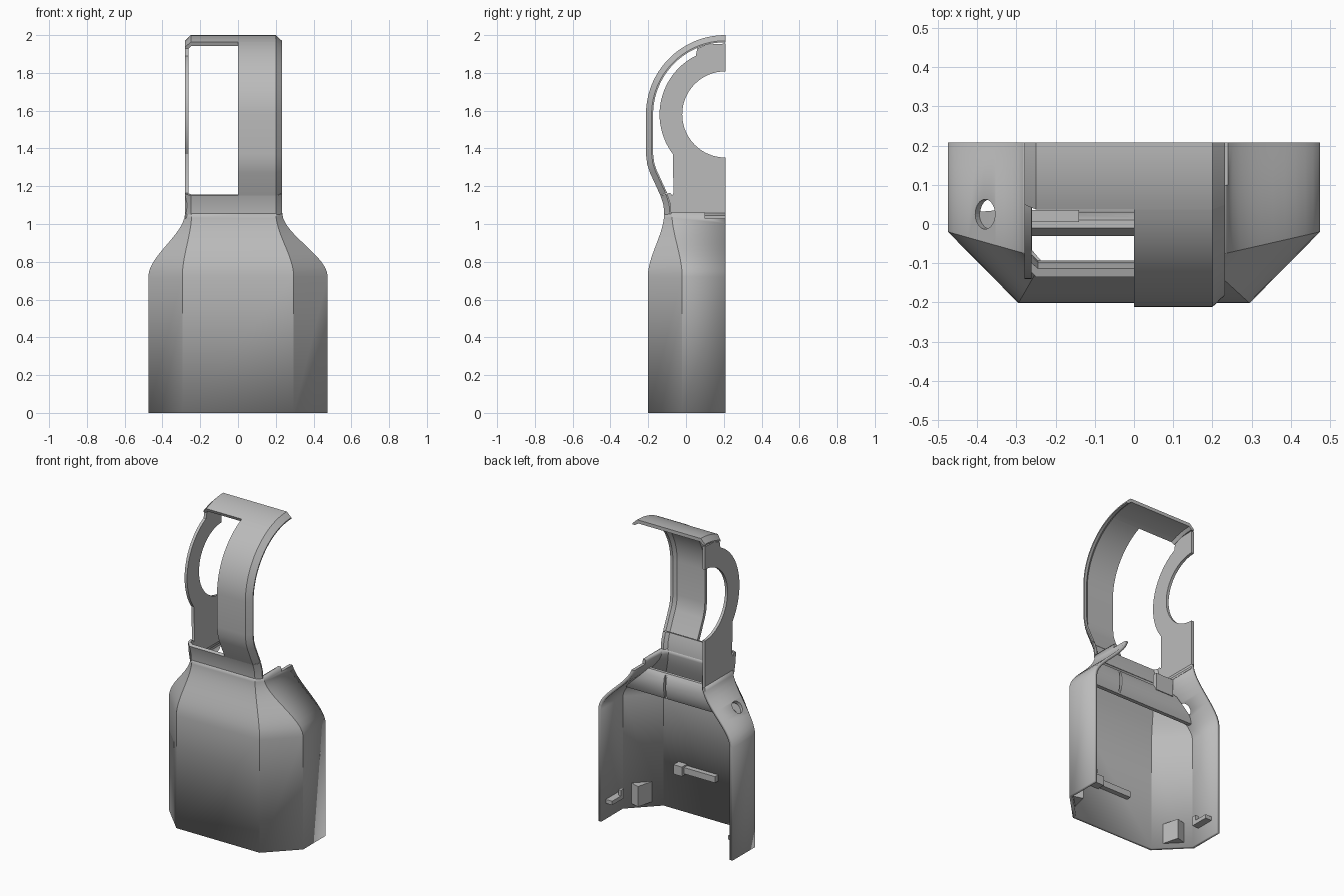
import bpy, bmesh, math
from mathutils import Vector

old = bpy.data.objects.get("Cube")
if old:
    bpy.data.objects.remove(old, do_unlink=True)

GREY = (0.5, 0.5, 0.5, 1)
mat = bpy.data.materials.new("plain grey")
mat.use_nodes = True
mat.diffuse_color = GREY
mat.node_tree.nodes["Principled BSDF"].inputs["Base Color"].default_value = GREY


def make(name, verts, faces, fix=True):
    me = bpy.data.meshes.new(name)
    me.from_pydata(verts, [], faces)
    if fix:
        bm = bmesh.new()
        bm.from_mesh(me)
        bmesh.ops.recalc_face_normals(bm, faces=bm.faces)
        bm.to_mesh(me)
        bm.free()
    ob = bpy.data.objects.new(name, me)
    bpy.context.collection.objects.link(ob)
    me.materials.append(mat)
    return ob


def rings(name, loops):
    """Solid skinned through closed loops, capped at both ends."""
    n = len(loops[0])
    faces = [(k * n + i, k * n + (i + 1) % n, (k + 1) * n + (i + 1) % n, (k + 1) * n + i)
             for k in range(len(loops) - 1) for i in range(n)]
    faces += [tuple(range(n)), tuple(range((len(loops) - 1) * n, len(loops) * n))]
    return make(name, [p for l in loops for p in l], faces)


def box(name, x0, x1, y0, y1, z0, z1):
    return rings(name, [[(x0, y0, z), (x1, y0, z), (x1, y1, z), (x0, y1, z)] for z in (z0, z1)])


def cut(ob, cutter):
    cutter.hide_render = True
    cutter.hide_viewport = True
    cutter.display_type = 'WIRE'
    m = ob.modifiers.new("cut", 'BOOLEAN')
    m.operation = 'DIFFERENCE'
    m.object = cutter
    m.solver = 'EXACT'


def smooth(ob):
    bpy.ops.object.select_all(action='DESELECT')
    ob.select_set(True)
    bpy.context.view_layer.objects.active = ob
    bpy.ops.object.shade_smooth_by_angle(angle=math.radians(30))


BACK = 0.208
TOP = 1.06

# Lower shell: chamfered plan lofted up through S-shaped shoulders
levels = [(0, 0), (0.72, 0)]
for i in range(1, 13):
    t = i / 12
    levels.append((0.72 + (TOP - 0.72) * t, t * t * (3 - 2 * t)))
verts = []
for z, s in levels:
    mix = lambda a, b: a + (b - a) * s
    left, right = mix(0.475, 0.28), mix(0.475, 0.234)
    side, front = mix(-0.02, -0.075), mix(-0.202, -0.115)
    cl, cr = mix(0.295, 0.245), mix(0.295, 0.2)
    verts += [(-left, BACK, z), (-left, side, z), (-cl, front, z),
              (cr, front, z), (right, side, z), (right, BACK, z)]
faces = [(k * 6 + i, k * 6 + i + 1, k * 6 + i + 7, k * 6 + i + 6)
         for k in range(len(levels) - 1) for i in range(5)]
shell = make("body_shell", verts, faces, fix=False)
sol = shell.modifiers.new("wall", 'SOLIDIFY')
sol.thickness = 0.02
sol.offset = -1
sol.use_even_offset = True

# Step in the shoulder top and round hole in the opposite shoulder
cut(shell, box("step_cutter", 0.15, 0.35, 0.1, 0.3, 1.03, 1.2))
axis = Vector((-0.6, 0, 0.8))
u, v = Vector((0.8, 0, 0.6)), Vector((0, 1, 0))
mid = Vector((-0.375, 0.025, 0.88))
angles = [2 * math.pi * i / 32 for i in range(32)]
cut(shell, rings("hole_cutter", [
    [mid + axis * d + (u * math.cos(a) + v * math.sin(a)) * 0.038 for a in angles]
    for d in (-0.09, 0.09)]))
smooth(shell)

# Curved front band: one path, swept with sections of different widths
R, CY, CZ = 0.42, BACK, 1.58


def arc(r, a0, a1, n):
    return [(CY + r * math.cos(math.radians(a0 + (a1 - a0) * i / n)),
             CZ + r * math.sin(math.radians(a0 + (a1 - a0) * i / n))) for i in range(n + 1)]


neck = [(-0.115, 1.05), (-0.119, 1.1), (-0.135, 1.15)]
rise = [(-0.19, 1.27), (-0.205, 1.315), (-0.212, 1.37)]
CAP = 114
bend = arc(R, 180, CAP, 24)
crown = arc(R, CAP, 90, 10)


def sweep(name, path, section):
    loops = []
    for i, p in enumerate(path):
        a, b = Vector(path[max(i - 1, 0)]), Vector(path[min(i + 1, len(path) - 1)])
        d = (b - a).normalized()
        n = Vector((d.y, -d.x))
        if path is crown:
            n = (Vector((CY, CZ)) - Vector(p)).normalized()
        loops.append([(x, p[0] + n.x * h, p[1] + n.y * h) for x, h in section])
    ob = rings(name, loops)
    smooth(ob)
    return ob


right_edge = [(0.2, 0), (0.232, 0.03), (0.232, 0.038), (0.214, 0.038), (0.195, 0.022)]
left_edge = [(-0.262, 0.038), (-0.28, 0.038), (-0.28, 0.03), (-0.25, 0)]
full = right_edge + [(-0.245, 0.022)] + left_edge
half = right_edge + [(0, 0.022), (0, 0)]
sweep("neck_band", neck, full)
sweep("front_band", [neck[-1]] + rise + bend, half)
sweep("crown_band", crown, full)

# Side plate with a half-round opening
outline = [(BACK, 1.03)] + arc(0.228, 270, 90, 32) + [(BACK, 1.955), (0.11, 1.95), (0.06, 1.93), (0.052, 1.89)]
outline += arc(0.348, 118, 217, 24)
outline += [(-0.066, 1.165), (-0.073, 1.15), (-0.083, 1.165), (-0.105, 1.16), (-0.1, 1.1), (-0.085, 1.03)]
plate = rings("side_plate", [[(x, y, z) for y, z in outline] for x in (-0.28, -0.262)])
smooth(plate)

# Cross bar inside the shoulders, with a narrow groove
bar_loops = []
for z, y0, y1, x in ((0.8, -0.01, 0.015, 0.43), (0.83, -0.03, 0.03, 0.41),
                     (0.88, -0.03, 0.035, 0.35), (0.93, -0.03, 0.03, 0.3), (0.96, -0.01, 0.01, 0.26)):
    bar_loops.append([(-x, y0, z), (x, y0, z), (x, y1, z), (-x, y1, z)])
bar = rings("cross_bar", bar_loops)
cut(bar, box("groove_cutter", 0.12, 0.135, 0.015, 0.1, 0.7, 1.1))
smooth(bar)
box("bar_ledge", -0.268, -0.14, 0.005, 0.036, 0.92, 1.03)

# Rib on the inside of the front wall
box("front_rib", -0.1, 0.12, -0.19, -0.15, 0.26, 0.3)
box("front_rib_end", 0.12, 0.18, -0.19, -0.13, 0.25, 0.31)

# Corner gussets and side clips, mirrored
for s, side in ((1, "left"), (-1, "right")):
    rings(side + "_corner_gusset", [
        [(s * 0.33, -0.15, z), (s * 0.43, -0.05, z), (s * 0.36, -0.03, z)] for z in (0.03, 0.16)])
    box(side + "_clip_arm", s * 0.41, s * 0.465, 0.04, 0.16, 0.1, 0.125)
    box(side + "_clip_tooth", s * 0.41, s * 0.43, 0.04, 0.07, 0.1, 0.16)
